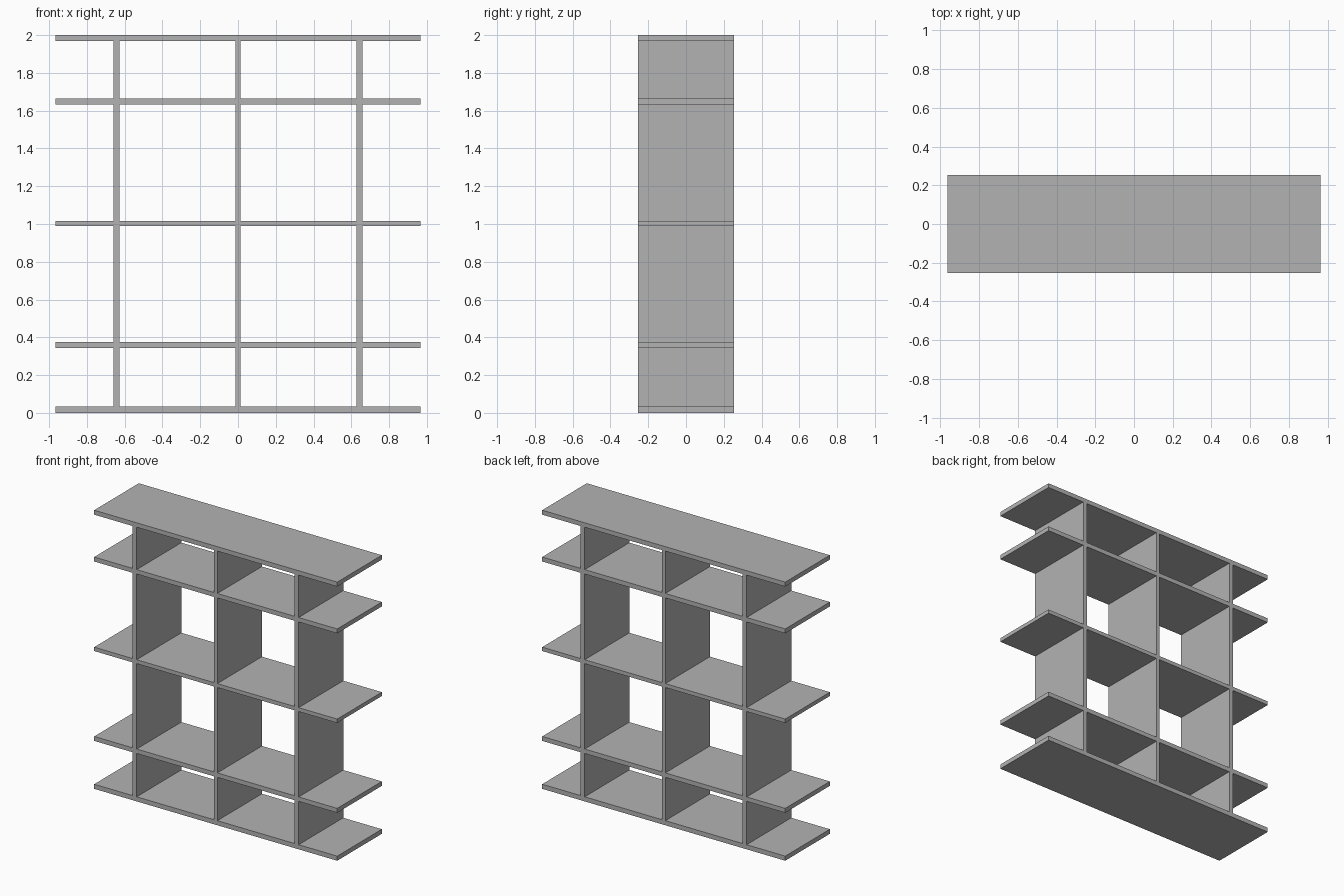
import bpy

cube = bpy.data.objects.get("Cube")
if cube:
    bpy.data.objects.remove(cube, do_unlink=True)

grey = bpy.data.materials.new("plain_grey")
grey.use_nodes = True
colour = (0.45, 0.45, 0.45, 1)
grey.diffuse_color = colour
grey.node_tree.nodes["Principled BSDF"].inputs["Base Color"].default_value = colour

HALF_WIDTH, HALF_DEPTH = 0.965, 0.253


def board(name, x0, x1, z0, z1):
    """Full-depth flat board between the given x and z limits."""
    bpy.ops.mesh.primitive_cube_add(size=1, location=((x0 + x1) / 2, 0, (z0 + z1) / 2))
    ob = bpy.context.object
    ob.name = name
    ob.scale = (x1 - x0, 2 * HALF_DEPTH, z1 - z0)
    bpy.ops.object.transform_apply(location=False, rotation=False, scale=True)
    ob.data.materials.append(grey)


# Shelves, from bottom to top: underside and upper face
shelves = {
    "bottom_shelf": (0, 0.033),
    "lower_shelf": (0.344, 0.376),
    "middle_shelf": (0.989, 1.017),
    "upper_shelf": (1.632, 1.664),
    "top_shelf": (1.968, 2),
}
for name, (z0, z1) in shelves.items():
    board(name, -HALF_WIDTH, HALF_WIDTH, z0, z1)

# Uprights, fitted between each pair of shelves: centre and half thickness
uprights = {
    "right_upright": (-0.643, 0.016),
    "centre_upright": (0, 0.0135),
    "left_upright": (0.643, 0.016),
}
levels = list(shelves.values())
for name, (x, half) in uprights.items():
    for tier, (below, above) in enumerate(zip(levels, levels[1:]), 1):
        board(f"{name}_tier_{tier}", x - half, x + half, below[1], above[0])
